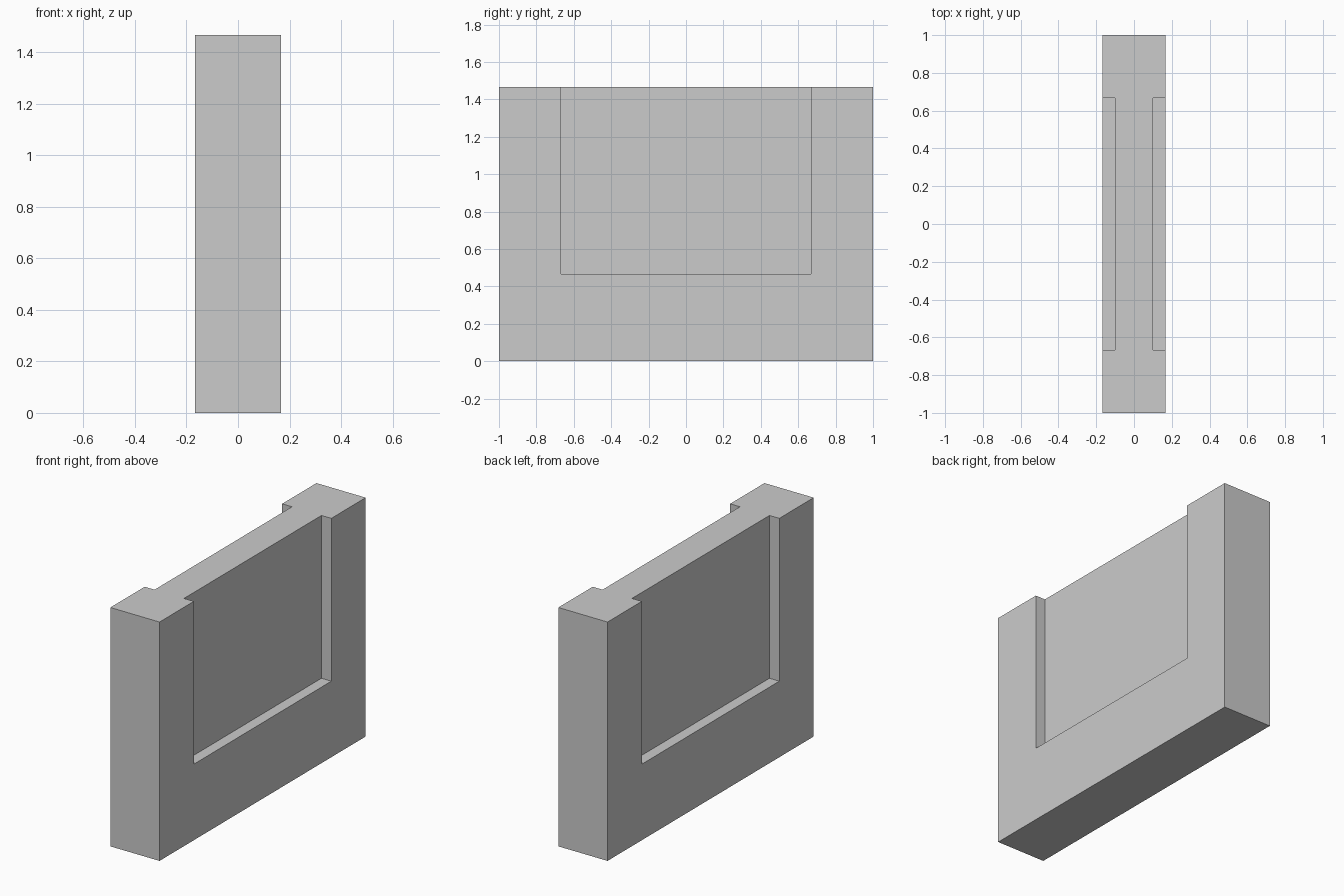
import bpy

if "Cube" in bpy.data.objects:
    bpy.data.objects.remove(bpy.data.objects["Cube"])

HALF_T, HALF_L, HEIGHT = 0.167, 1.0, 1.467      # wall half thickness, half length, height
CORE_T, PANEL_L, SILL = 0.1, 0.667, 0.467       # recess depth plane, half length, sill height

grey = bpy.data.materials.new("light_grey")
grey.diffuse_color = (0.6, 0.6, 0.6, 1)
grey.use_nodes = True
grey.node_tree.nodes["Principled BSDF"].inputs["Base Color"].default_value = grey.diffuse_color


def box(name, x0, x1, y0, y1, z0, z1):
    bpy.ops.mesh.primitive_cube_add(size=1)
    ob = bpy.context.object
    ob.name = name
    ob.data.materials.append(grey)
    for v in ob.data.vertices:
        v.co = (x1 if v.co.x > 0 else x0,
                y1 if v.co.y > 0 else y0,
                z1 if v.co.z > 0 else z0)
    return ob


# Wall block
wall = box("wall_block", -HALF_T, HALF_T, -HALF_L, HALF_L, 0, HEIGHT)

# Recessed panel on each broad side, open at the top
for side, x0, x1 in (("left", -HALF_T - 0.2, -CORE_T), ("right", CORE_T, HALF_T + 0.2)):
    cutter = box(side + "_recess_cutter", x0, x1, -PANEL_L, PANEL_L, SILL, HEIGHT + 0.2)
    cut = wall.modifiers.new(side + "_recess", 'BOOLEAN')
    cut.operation = 'DIFFERENCE'
    cut.solver = 'EXACT'
    cut.object = cutter
    cutter.hide_render = True
    cutter.hide_set(True)
